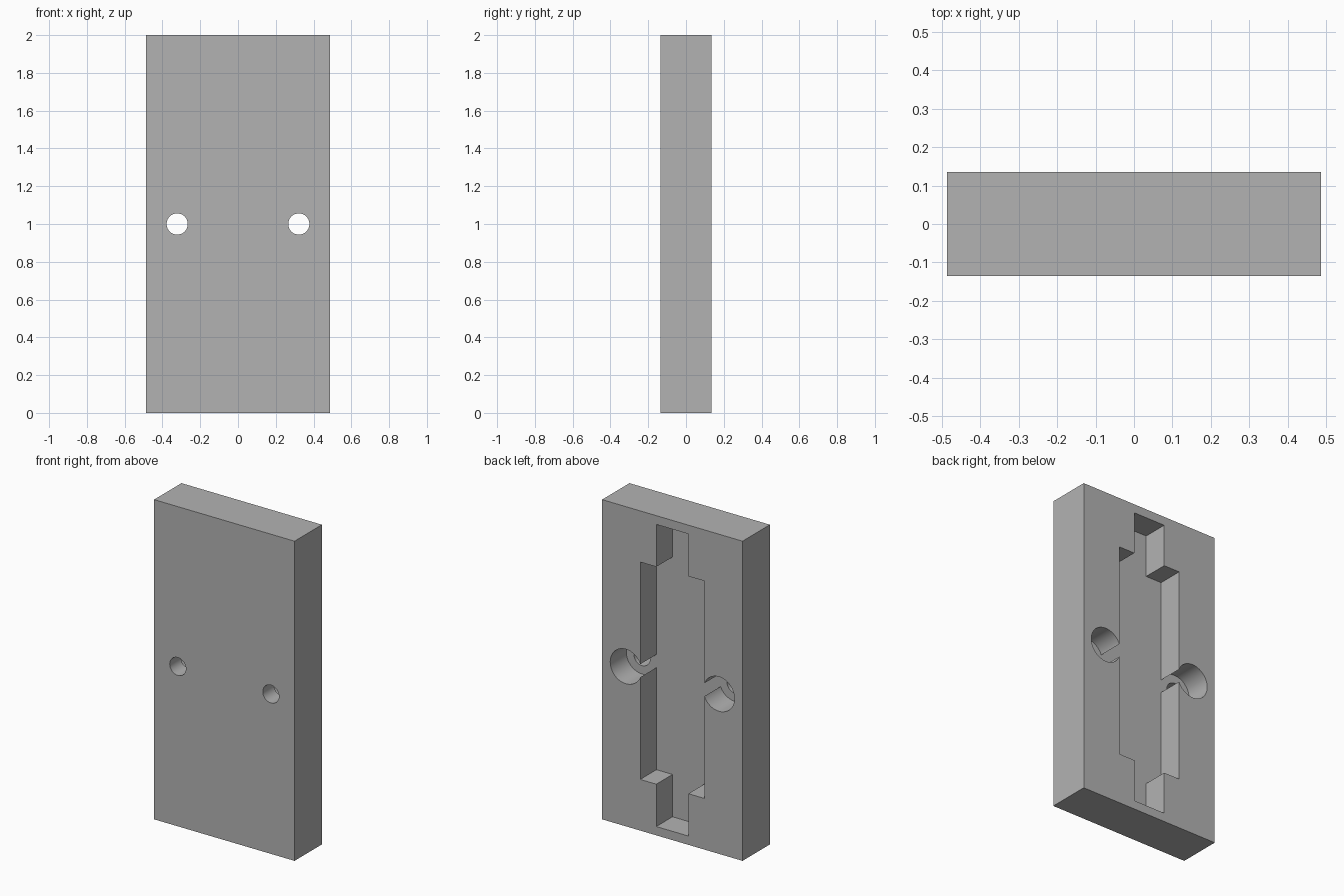
import bpy
import bmesh
import math
from mathutils import Matrix

cube = bpy.data.objects.get("Cube")
if cube:
    bpy.data.objects.remove(cube, do_unlink=True)

HALF_W, HALF_D, MID = 0.486, 0.135, 1.0
POCKET_DEPTH = 0.16
FLOOR = HALF_D - POCKET_DEPTH
HOLE_X = 0.322

grey = bpy.data.materials.new("plain_grey")
grey.use_nodes = True
colour = (0.45, 0.45, 0.45, 1)
grey.diffuse_color = colour
grey.node_tree.nodes["Principled BSDF"].inputs["Base Color"].default_value = colour


def finish(name, bm):
    bmesh.ops.recalc_face_normals(bm, faces=bm.faces)
    mesh = bpy.data.meshes.new(name)
    bm.to_mesh(mesh)
    bm.free()
    mesh.materials.append(grey)
    obj = bpy.data.objects.new(name, mesh)
    bpy.context.collection.objects.link(obj)
    return obj


def prism(name, outline, y0, y1):
    """Extrude an x-z outline from y0 to y1."""
    bm = bmesh.new()
    face = bm.faces.new([bm.verts.new((x, y0, z)) for x, z in outline])
    out = bmesh.ops.extrude_face_region(bm, geom=[face])
    for v in out["geom"]:
        if isinstance(v, bmesh.types.BMVert):
            v.co.y = y1
    return finish(name, bm)


def cylinder(name, x, radius, y0, y1):
    bm = bmesh.new()
    place = Matrix.Translation((x, (y0 + y1) / 2, MID)) @ Matrix.Rotation(math.pi / 2, 4, "X")
    bmesh.ops.create_cone(bm, cap_ends=True, segments=64, radius1=radius,
                          radius2=radius, depth=y1 - y0, matrix=place)
    return finish(name, bm)


# Solid block
plate = prism("mounting_plate", [(-HALF_W, 0), (HALF_W, 0), (HALF_W, 2), (-HALF_W, 2)],
              -HALF_D, HALF_D)

# Stepped pocket in the back: one quarter of the outline, mirrored
quarter = [(0.222, 0.68), (0.111, 0.68), (0.111, 0.945)]
right_side = [(x, MID + z) for x, z in quarter]
upper = right_side + [(-x, z) for x, z in reversed(right_side)]
outline = upper + [(x, 2 * MID - z) for x, z in reversed(upper)]
cutters = [prism("pocket_cutter", outline, FLOOR, HALF_D + 0.1)]

# Counterbored screw holes
for side, sign in (("left", 1), ("right", -1)):
    x = sign * HOLE_X
    cutters.append(cylinder(side + "_counterbore_cutter", x, 0.108, FLOOR, HALF_D + 0.1))
    cutters.append(cylinder(side + "_hole_cutter", x, 0.056, -HALF_D - 0.1, HALF_D + 0.1))

bpy.ops.object.select_all(action="DESELECT")
bpy.context.view_layer.objects.active = plate
plate.select_set(True)
for cutter in cutters:
    cutter.hide_render = True
    mod = plate.modifiers.new(cutter.name, "BOOLEAN")
    mod.operation = "DIFFERENCE"
    mod.solver = "EXACT"
    mod.object = cutter
    bpy.ops.object.modifier_apply(modifier=mod.name)
    bpy.data.objects.remove(cutter, do_unlink=True)

bpy.ops.object.shade_smooth_by_angle(angle=math.radians(30))
